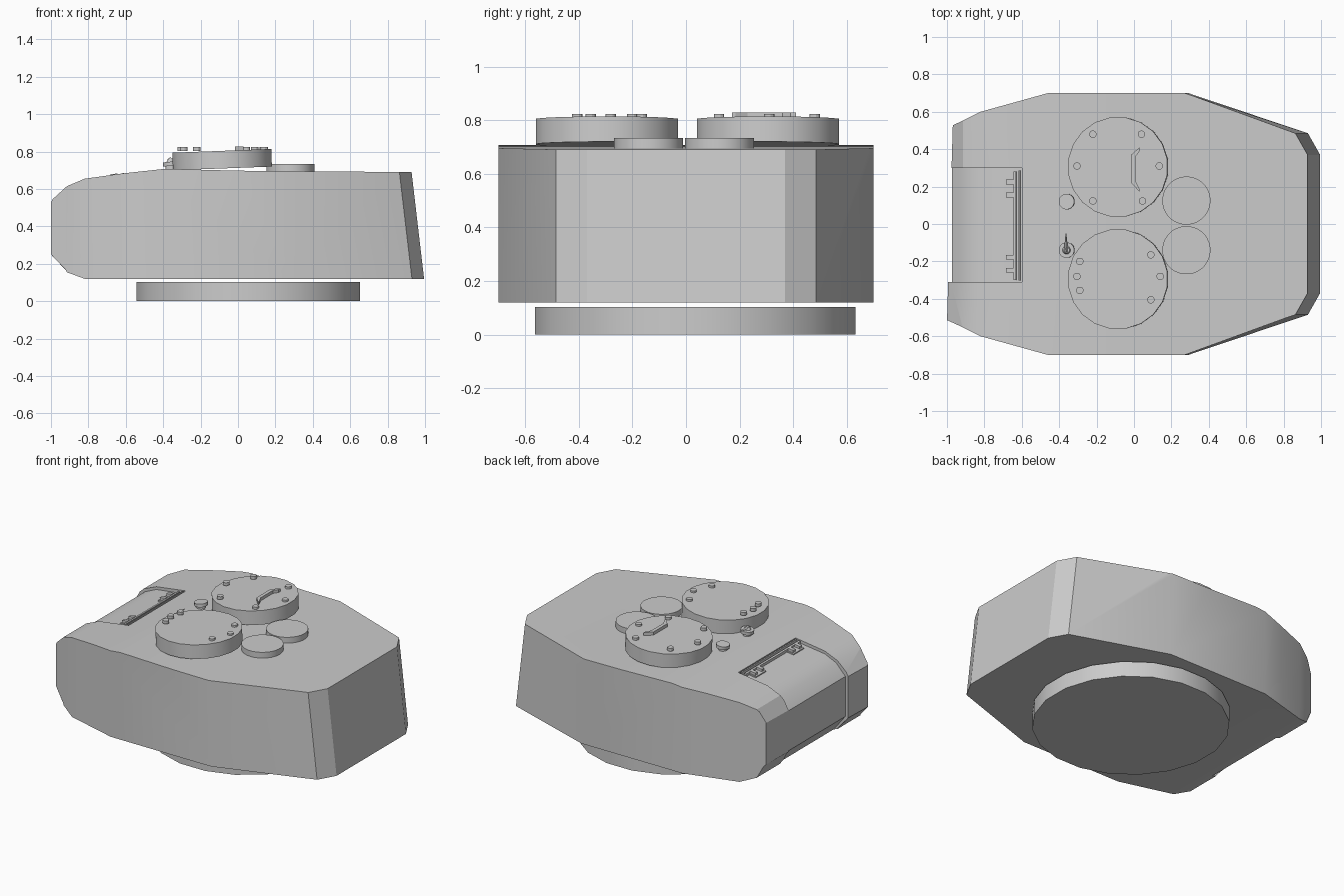
import bpy, bmesh
from math import pi, radians
from mathutils import Matrix, Vector

if "Cube" in bpy.data.objects:
    bpy.data.objects.remove(bpy.data.objects["Cube"])


def finish(name, bm, smooth=True):
    bmesh.ops.recalc_face_normals(bm, faces=bm.faces[:])
    me = bpy.data.meshes.new(name)
    bm.to_mesh(me)
    bm.free()
    ob = bpy.data.objects.new(name, me)
    bpy.context.collection.objects.link(ob)
    if smooth:
        bpy.ops.object.select_all(action='DESELECT')
        ob.select_set(True)
        bpy.context.view_layer.objects.active = ob
        bpy.ops.object.shade_smooth_by_angle(angle=radians(28))
    return ob


def loft(name, a, b, smooth=False):
    """Solid between two matching point loops."""
    bm = bmesh.new()
    va, vb = [bm.verts.new(p) for p in a], [bm.verts.new(p) for p in b]
    bm.faces.new(va)
    bm.faces.new(vb)
    n = len(va)
    for i in range(n):
        j = (i + 1) % n
        bm.faces.new((va[i], va[j], vb[j], vb[i]))
    return finish(name, bm, smooth)


def side_prism(name, pts, y0, y1):
    return loft(name, [(x, y0, z) for x, z in pts], [(x, y1, z) for x, z in pts])


def disc(name, c, r, h, n=20, tilt=0.0, r2=None):
    bm = bmesh.new()
    m = Matrix.Translation(Vector(c)) @ Matrix.Rotation(tilt, 4, 'Y') @ Matrix.Rotation(pi / n, 4, 'Z')
    bmesh.ops.create_cone(bm, cap_ends=True, segments=n, radius1=r,
                          radius2=r if r2 is None else r2, depth=h, matrix=m)
    return finish(name, bm)


def box(name, c, size, tilt=0.0):
    bm = bmesh.new()
    bmesh.ops.create_cube(bm, size=1, matrix=Matrix.Translation(Vector(c))
                          @ Matrix.Rotation(tilt, 4, 'Y') @ Matrix.Diagonal((*size, 1)))
    return finish(name, bm, False)


def boolean(ob, cutter, op):
    mod = ob.modifiers.new(op.lower(), 'BOOLEAN')
    mod.operation, mod.solver, mod.object = op, 'EXACT', cutter
    bpy.context.view_layer.objects.active = ob
    bpy.ops.object.modifier_apply(modifier=mod.name)
    bpy.data.objects.remove(cutter)


# Turret shell: plan outline with a raked nose, trimmed by the side profile
half = [(0.995, 0.37), (0.93, 0.485), (0.29, 0.70), (-0.46, 0.70), (-0.82, 0.60),
        (-0.92, 0.55), (-1.02, 0.505)]
plan = half + [(x, -y) for x, y in reversed(half)]


def nose(x):
    return x - (0.067 if x > 0.8 else 0.02 if x > 0 else 0)


shell = loft("turret_shell", [(x, y, 0.12) for x, y in plan],
             [(nose(x), y, 0.69) for x, y in plan])
# stretch the upper loop a little so the profile alone defines the roof
for v in shell.data.vertices:
    if v.co.z > 0.5:
        v.co.z = 0.73
        if v.co.x > 0.8:
            v.co.x -= 0.0047
profile = [(-1, 0.25), (-1, 0.53), (-0.915, 0.615), (-0.82, 0.655), (-0.62, 0.683),
           (-0.39, 0.708), (0, 0.698), (1.2, 0.688), (1.2, 0.12), (-0.82, 0.12), (-0.915, 0.155)]


def skew(y):
    return [(x + (0.0295 * (y + 0.53) if x < -0.95 else 0), y, z) for x, z in profile]


trim = loft("trim_cutter", skew(-0.8), skew(0.8))
boolean(shell, trim, 'INTERSECT')

# Shallow rear panel recess wrapping over the back edge
recess = [(-0.6, 0.80), (-0.6, 0.664), (-0.82, 0.636), (-0.905, 0.598), (-0.973, 0.525),
          (-0.973, 0.255), (-0.91, 0.175), (-0.85, 0.10), (-1.2, 0.10), (-1.2, 0.80)]
boolean(shell, side_prism("recess_cutter", recess, -0.31, 0.30), 'DIFFERENCE')
bpy.ops.object.select_all(action='DESELECT')
shell.select_set(True)
bpy.context.view_layer.objects.active = shell
bpy.ops.object.shade_smooth_by_angle(angle=radians(25))

# Turret ring
disc("turret_ring", (0.055, 0.035, 0.052), 0.605, 0.104, 20)

# Roof hatches and flat covers
for side, y in (("left", 0.305), ("right", -0.295)):
    disc(side + "_hatch", (-0.085, y, 0.757), 0.268, 0.094, 20, -0.038)
for side, y in (("left", 0.125), ("right", -0.14)):
    disc(side + "_roof_cover", (0.28, y, 0.713), 0.129, 0.042, 32)

# Hatch bolts
bolts = [(-0.22, 0.48), (0.04, 0.48), (-0.305, 0.31), (0.135, 0.31), (-0.22, 0.123), (0.045, 0.123),
         (-0.29, -0.2), (-0.305, -0.28), (-0.29, -0.355), (0.09, -0.165), (0.14, -0.28), (0.09, -0.405)]
for x, y in bolts:
    disc("hatch_bolt", (x, y, 0.814), 0.02, 0.02, 12)

# Hatch grab handle
bar = [(0.03, 0.41), (-0.015, 0.37), (-0.015, 0.22), (0.03, 0.172),
       (0.03, 0.185), (0.008, 0.23), (0.008, 0.36), (0.03, 0.39)]
loft("hatch_handle", [(x, y, 0.80) for x, y in bar], [(x, y, 0.828) for x, y in bar])

# Roof vent and antenna base
for name, y in (("roof_vent", 0.12), ("antenna_base", -0.14)):
    disc(name + "_stem", (-0.36, y, 0.714), 0.028, 0.03, 12)
    disc(name + "_cap", (-0.36, y, 0.735), 0.042, 0.022, 16, -0.1)
disc("antenna_socket", (-0.36, -0.14, 0.752), 0.024, 0.022, 12, 0, 0.015)
loft("antenna_stub", [(-0.375, -0.15, 0.757), (-0.35, -0.15, 0.757), (-0.362, -0.15, 0.772)],
     [(-0.366, -0.05, 0.759), (-0.362, -0.05, 0.759), (-0.364, -0.05, 0.763)])

# Rear panel hinge bar and latches
slope = -0.127
box("hinge_rail", (-0.612, -0.008, 0.674), (0.008, 0.59, 0.024), slope)
box("hinge_bar", (-0.637, -0.01, 0.668), (0.014, 0.58, 0.024), slope)
for y in (0.19, -0.213):
    box("latch_plate", (-0.668, y, 0.657), (0.05, 0.11, 0.012), slope)
    for dy in (-0.035, 0.035):
        box("latch_lug", (-0.663, y + dy, 0.668), (0.04, 0.025, 0.026), slope)
